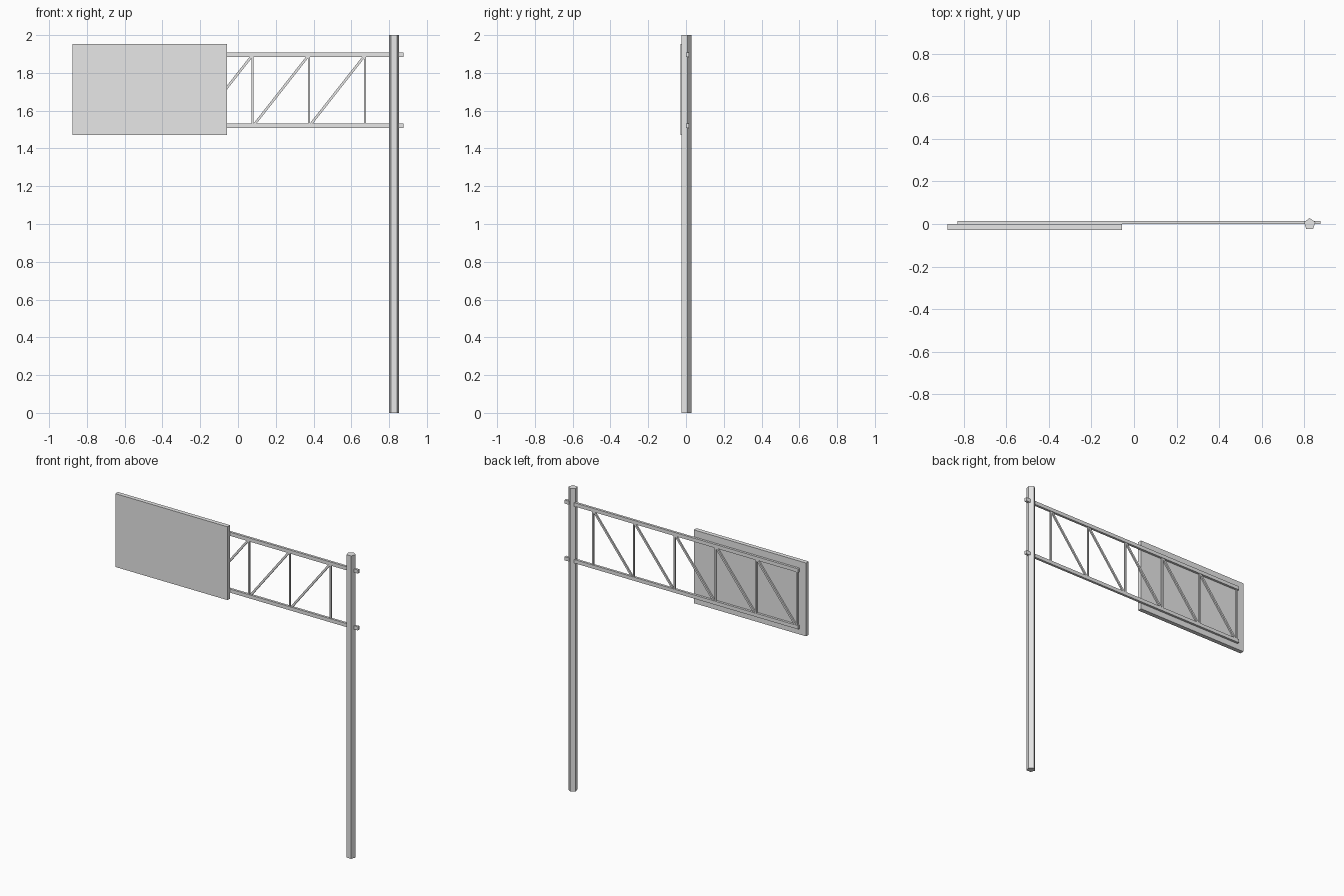
import bpy
import math

cube = bpy.data.objects.get("Cube")
if cube:
    bpy.data.objects.remove(cube, do_unlink=True)

# Single flat grey
grey = bpy.data.materials.new("light_grey")
grey.use_nodes = True
colour = (0.8, 0.8, 0.8, 1)
grey.diffuse_color = colour
grey.node_tree.nodes["Principled BSDF"].inputs["Base Color"].default_value = colour


def finish(name):
    obj = bpy.context.object
    obj.name = name
    obj.data.materials.append(grey)
    return obj


def box(name, centre, size, tilt=0):
    bpy.ops.mesh.primitive_cube_add(size=1, location=centre, rotation=(0, tilt, 0))
    obj = finish(name)
    obj.scale = size
    return obj


# Five-sided pole with its flat face to the front
bpy.ops.mesh.primitive_cylinder_add(vertices=5, radius=0.028, depth=2,
                                    location=(0.826, 0, 1))
pole = finish("pole")
highest = max(pole.data.vertices, key=lambda v: v.co.y).co
pole.rotation_euler.z = math.pi / 2 - math.atan2(highest.y, highest.x)

# Sign panel
box("sign_panel", (-0.467, -0.014, 1.712), (0.82, 0.028, 0.484))

# Horizontal rails
RAIL_Y = 0.007
LOW, HIGH = 1.521, 1.896
for name, z in (("lower_rail", LOW), ("upper_rail", HIGH)):
    box(name, (0.023, RAIL_Y, z), (1.706, 0.016, 0.024))

# Upright and diagonal braces
PITCH = 0.298
START = -0.817
for i in range(6):
    x = START + i * PITCH
    box("upright_brace", (x, RAIL_Y, (LOW + HIGH) / 2), (0.01, 0.01, HIGH - LOW))
    if i < 5:
        run, rise = PITCH - 0.015, HIGH - LOW - 0.015
        box("diagonal_brace", (x + PITCH / 2 + 0.003, RAIL_Y, (LOW + HIGH) / 2),
            (0.013, 0.01, math.hypot(run, rise)), math.atan2(run, rise))
